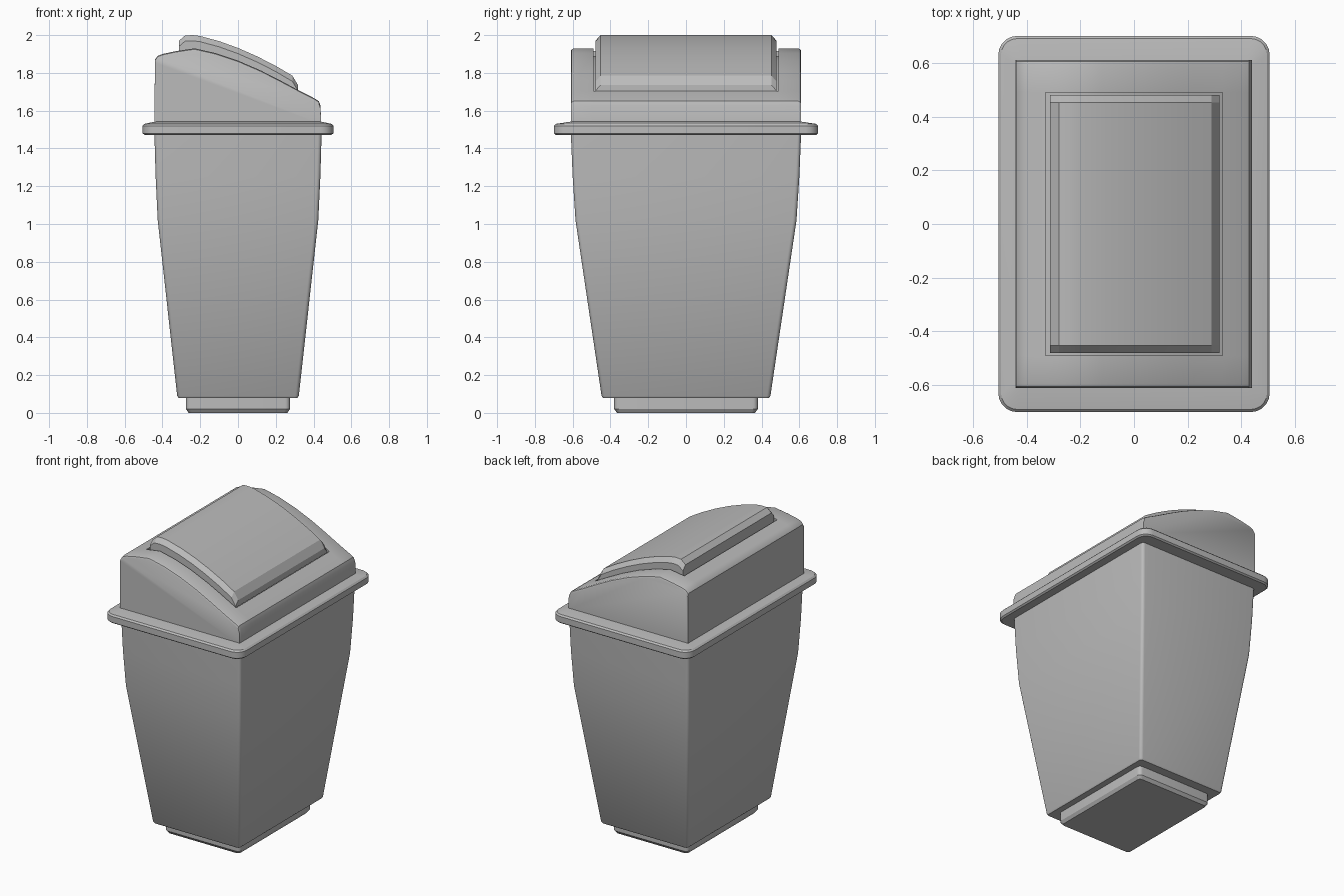
import bpy, bmesh, math

cube = bpy.data.objects.get("Cube")
if cube:
    bpy.data.objects.remove(cube, do_unlink=True)

grey = bpy.data.materials.new("grey_plastic")
grey.use_nodes = True
COLOUR = (0.5, 0.5, 0.5, 1)
grey.diffuse_color = COLOUR
grey.node_tree.nodes["Principled BSDF"].inputs["Base Color"].default_value = COLOUR


def loft(name, rings, angle=32):
    """Skin a list of equal-length rings and cap both ends."""
    bm = bmesh.new()
    loops = [[bm.verts.new(p) for p in ring] for ring in rings]
    n = len(loops[0])
    for a, b in zip(loops, loops[1:]):
        for i in range(n):
            j = (i + 1) % n
            bm.faces.new((a[i], a[j], b[j], b[i]))
    bm.faces.new(loops[0][::-1])
    bm.faces.new(loops[-1])
    bmesh.ops.remove_doubles(bm, verts=bm.verts, dist=0.0005)
    bmesh.ops.recalc_face_normals(bm, faces=bm.faces)
    mesh = bpy.data.meshes.new(name)
    bm.to_mesh(mesh)
    bm.free()
    obj = bpy.data.objects.new(name, mesh)
    bpy.context.collection.objects.link(obj)
    mesh.materials.append(grey)
    bpy.ops.object.select_all(action="DESELECT")
    obj.select_set(True)
    bpy.context.view_layer.objects.active = obj
    bpy.ops.object.shade_smooth_by_angle(angle=math.radians(angle))
    return obj


def rounded_rect(hx, hy, z, r, steps=5):
    """Rectangle ring with rounded corners at height z."""
    ring = []
    for k, (sx, sy) in enumerate(((1, 1), (-1, 1), (-1, -1), (1, -1))):
        for s in range(steps + 1):
            a = math.pi / 2 * (k + s / steps)
            ring.append((sx * (hx - r) + r * math.cos(a), sy * (hy - r) + r * math.sin(a), z))
    return ring


def stack(name, levels):
    return loft(name, [rounded_rect(*level) for level in levels])


def across(sections):
    """Mirror (y, profile) sections about y = 0, from outside to inside."""
    full = [(-y, p) for y, p in sections] + [(y, p) for y, p in reversed(sections)]
    return [[(x, y, z) for x, z in p] for y, p in full]


# Foot, tapered body and overhanging rim
stack("foot", [(0.262, 0.365, 0, 0.02), (0.275, 0.38, 0.02, 0.025), (0.275, 0.38, 0.09, 0.025)])
stack("body", [(0.315, 0.44, 0.08, 0.015), (0.322, 0.447, 0.09, 0.02), (0.425, 0.585, 1.02, 0.02),
               (0.436, 0.6, 1.25, 0.02), (0.443, 0.61, 1.49, 0.02)])
stack("rim", [(0.495, 0.69, 1.472, 0.06), (0.505, 0.7, 1.48, 0.07), (0.505, 0.7, 1.52, 0.07),
              (0.495, 0.69, 1.53, 0.06), (0.44, 0.61, 1.542, 0.02)])

# Lid: side profile swept across, with a sunken bed for the flap
top = [(-0.44, 1.87), (-0.425, 1.89), (-0.4, 1.9), (-0.33, 1.915), (-0.33, 1.915), (-0.23, 1.93),
       (-0.12, 1.905), (0, 1.865), (0.12, 1.813), (0.22, 1.762), (0.33, 1.703), (0.33, 1.703),
       (0.405, 1.665), (0.428, 1.65), (0.437, 1.625)]
foot_points = [(0.44, 1.53), (-0.442, 1.53)]


def shifted(points, dz, first=0, last=None):
    last = len(points) if last is None else last
    return [(x, z + dz if first <= i < last else z) for i, (x, z) in enumerate(points)]


lid = top + foot_points
loft("lid", across([(0.61, shifted(top, -0.015) + foot_points), (0.605, shifted(top, -0.005) + foot_points),
                    (0.594, lid), (0.49, lid), (0.49, shifted(top, -0.04, 4, 11) + foot_points)]))

# Curved swing flap with chamfered edges
flap_top = [(-0.313, 1.97), (-0.28, 1.998), (-0.24, 2.0), (-0.2, 1.995), (-0.1, 1.968), (0, 1.932),
            (0.1, 1.888), (0.2, 1.837), (0.288, 1.785), (0.318, 1.735)]
flap_under = [(0.318, 1.695), (0.2, 1.75), (0, 1.845), (-0.2, 1.9), (-0.313, 1.9)]
flap = flap_top + flap_under
loft("flap", across([(0.48, shifted(flap_top, -0.03) + flap_under), (0.452, flap)]), 25)
